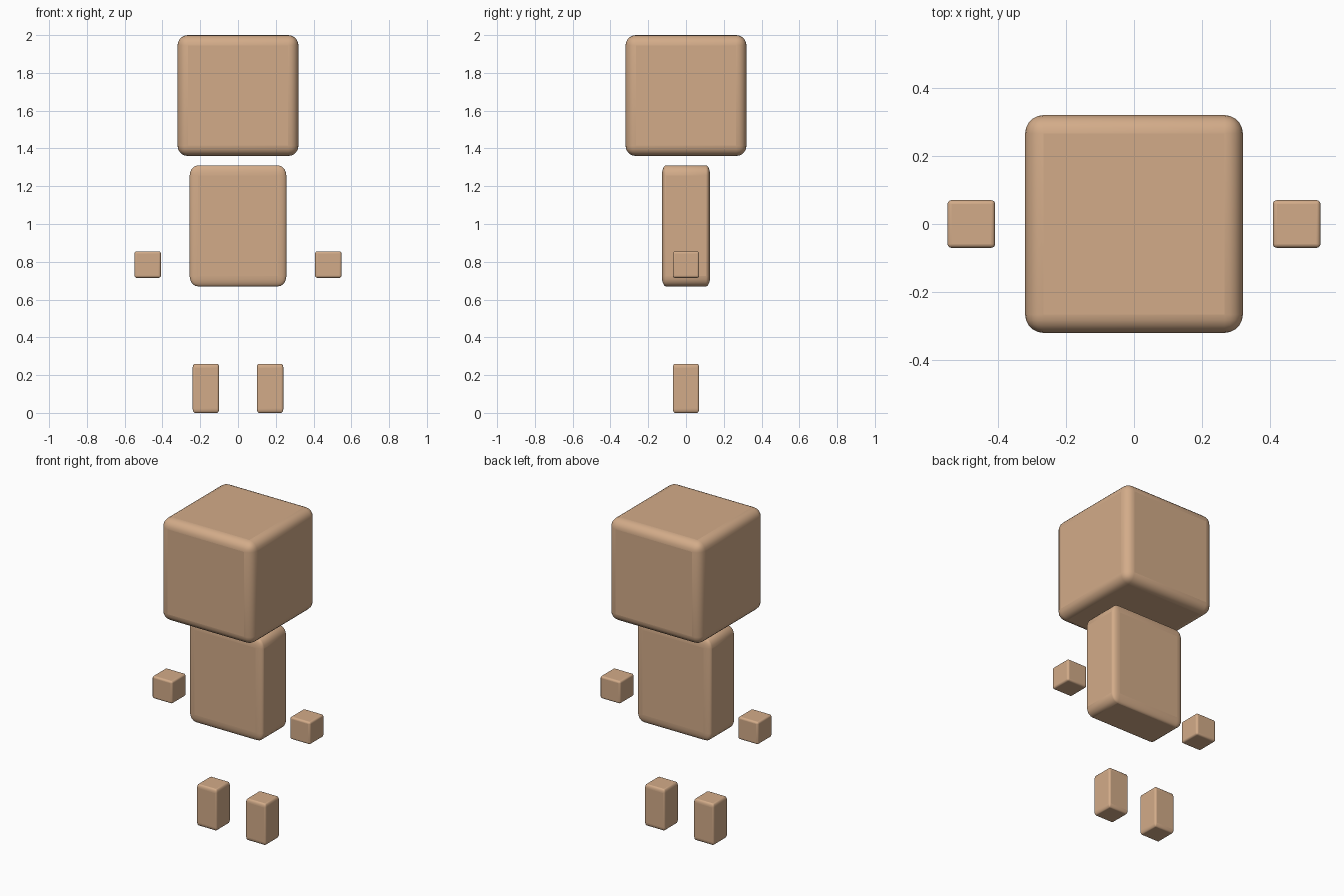
import bpy

if "Cube" in bpy.data.objects:
    bpy.data.objects.remove(bpy.data.objects["Cube"])

skin = bpy.data.materials.new("tan")
skin.diffuse_color = (0.65, 0.41, 0.25, 1)
skin.use_nodes = True
skin.node_tree.nodes["Principled BSDF"].inputs["Base Color"].default_value = skin.diffuse_color


def rounded_block(name, center, size):
    """Rounded unit cube stretched to size, so its rounding stretches with it."""
    bpy.ops.mesh.primitive_cube_add(size=1, location=center)
    ob = bpy.context.object
    ob.name = name
    ob.scale = size
    bevel = ob.modifiers.new("rounding", 'BEVEL')
    bevel.width = 0.085
    bevel.segments = 5
    ob.data.materials.append(skin)
    bpy.ops.object.shade_smooth_by_angle()
    return ob


# Head and torso
rounded_block("head", (0, 0, 1.68), (0.64, 0.64, 0.64))
rounded_block("torso", (0, 0, 0.99), (0.512, 0.256, 0.64))

# Floating hands and feet, mirrored left and right
for side, sx in (("left", 1), ("right", -1)):
    rounded_block(side + "_hand", (sx * 0.478, 0, 0.785), (0.14, 0.14, 0.14))
    rounded_block(side + "_foot", (sx * 0.17, 0, 0.13), (0.14, 0.14, 0.26))
